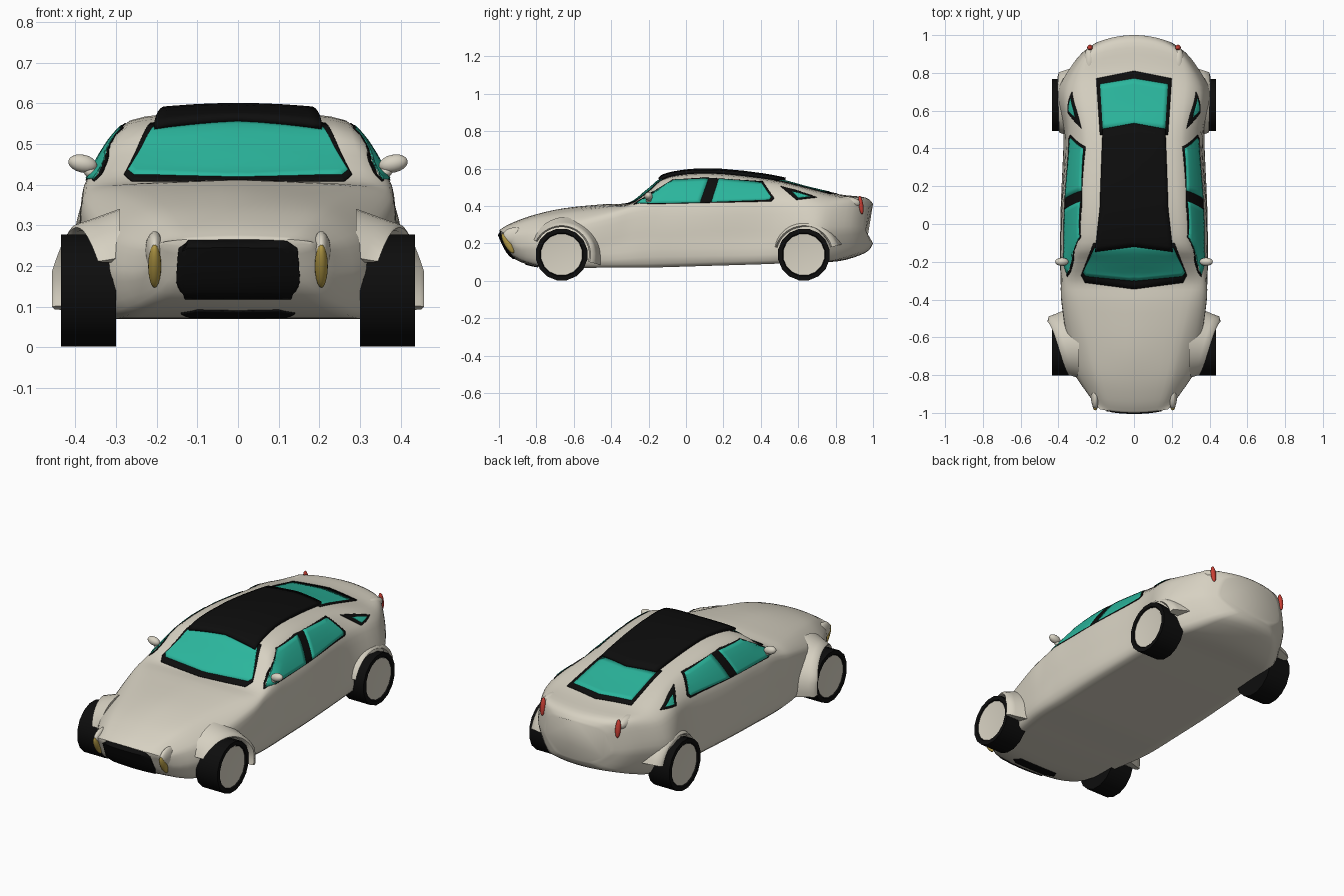
import bpy, bmesh, math
from mathutils import Vector
from mathutils.bvhtree import BVHTree

if "Cube" in bpy.data.objects:
    bpy.data.objects.remove(bpy.data.objects["Cube"])


def material(name, col):
    m = bpy.data.materials.new(name)
    m.diffuse_color = (*col, 1)
    m.use_nodes = True
    m.node_tree.nodes["Principled BSDF"].inputs["Base Color"].default_value = m.diffuse_color
    return m


CREAM = material("cream paint", (.68, .64, .54))
BLACK = material("black trim", (.004, .004, .004))
GLASS = material("teal glass", (.024, .468, .337))
RED = material("red lens", (.6, .05, .035))
AMBER = material("amber lens", (.45, .32, .06))


def finish(bm, name, mat, angle=40):
    me = bpy.data.meshes.new(name)
    bm.to_mesh(me)
    bm.free()
    ob = bpy.data.objects.new(name, me)
    bpy.context.collection.objects.link(ob)
    me.materials.append(mat)
    bpy.ops.object.select_all(action='DESELECT')
    ob.select_set(True)
    bpy.context.view_layer.objects.active = ob
    bpy.ops.object.shade_smooth_by_angle(angle=math.radians(angle))
    return ob


def spline(p, t, k):
    """Cubic through p[1]..p[2] with tangent factor k."""
    a, b, c, d = p
    h = 2 * t**3 - 3 * t**2 + 1
    return [h * b[i] + (1 - h) * c[i] + (t**3 - 2 * t**2 + t) * k * (c[i] - a[i])
            + (t**3 - t**2) * k * (d[i] - b[i]) for i in range(len(b))]


def resample(pts, first, last, n, k):
    e = [first] + pts + [last]
    out = [spline(e[i:i + 4], j / n, k) for i in range(len(pts) - 1) for j in range(n)]
    return out + [pts[-1]]


def skin(bm, rings, closed=True):
    vs = [[bm.verts.new(p) for p in r] for r in rings]
    n = len(vs[0])
    for a, b in zip(vs, vs[1:]):
        for i in range(n if closed else n - 1):
            bm.faces.new((a[i], a[(i + 1) % n], b[(i + 1) % n], b[i]))
    return vs


# Body: stations of y, floor z, floor x, side z/x, shoulder z/x, roof edge z/x, top z
STATIONS = [
    (-1.0, .245, .10, .252, .17, .26, .18, .266, .12, .27),
    (-.94, .135, .18, .18, .235, .25, .23, .295, .16, .305),
    (-.82, .08, .27, .18, .325, .27, .30, .335, .20, .35),
    (-.65, .07, .31, .18, .355, .30, .345, .365, .24, .388),
    (-.42, .07, .35, .20, .38, .35, .38, .395, .29, .411),
    (-.30, .07, .36, .22, .387, .38, .38, .408, .31, .415),
    (-.20, .07, .36, .24, .39, .40, .378, .47, .295, .49),
    (-.10, .073, .36, .24, .39, .405, .373, .54, .275, .558),
    (.13, .08, .36, .24, .383, .41, .368, .558, .263, .583),
    (.45, .09, .35, .24, .365, .42, .345, .528, .25, .55),
    (.65, .10, .34, .25, .40, .42, .362, .49, .265, .50),
    (.82, .105, .30, .26, .392, .40, .35, .452, .27, .462),
    (.96, .15, .20, .27, .30, .40, .27, .44, .22, .445),
    (1.0, .20, .10, .27, .20, .37, .18, .40, .12, .41)]


def body_ring(s):
    y, zb, xb, zm, xm, zs, xs, zr, xr, zt = s
    half = [(0, zb), (xb, zb), (xm, zm), (xs, zs), (xr, zr), (0, zt)]
    half = resample(half, (-xb, zb), (-xr, zr), 5, .33)
    half = [(x, max(z, zb)) for x, z in half]
    ring = half + [(-x, z) for x, z in half[-2:0:-1]]
    bow = .6 * max(0, (-y - .3) / .7) - max(0, (y - .6) / .4)
    return [(x, y + bow * x * x, z) for x, z in ring]


bm = bmesh.new()
rings = skin(bm, [body_ring(s) for s in resample(STATIONS, STATIONS[0], STATIONS[-1], 4, .5)])
bm.faces.new(rings[0])
bm.faces.new(rings[-1])
bmesh.ops.recalc_face_normals(bm, faces=bm.faces)
SHELL = BVHTree.FromBMesh(bm)
finish(bm, "body", CREAM, 60)


def panel(name, pts, axis, mat, thick, sign=1):
    """Fit a flat outline onto the body, seen along an axis, and thicken it."""
    bm = bmesh.new()
    co = [list(p) for p in pts]
    for p in co:
        p.insert(axis, 2 * sign)
    d = Vector((0, 0, 0))
    d[axis] = -sign
    bm.faces.new([bm.verts.new(p) for p in co])
    bmesh.ops.triangulate(bm, faces=bm.faces[:])
    bmesh.ops.subdivide_edges(bm, edges=bm.edges[:], cuts=7, use_grid_fill=True)
    for v in bm.verts:
        hit = SHELL.ray_cast(v.co, d)[0]
        if hit is None:
            q = v.co.copy()
            q[axis] = .25 * sign
            hit = SHELL.find_nearest(q)[0]
        v.co = hit
    bm.normal_update()
    for f in bm.faces:
        if f.normal.dot(d) > 0:
            f.normal_flip()
    ob = finish(bm, name, mat)
    mod = ob.modifiers.new("thickness", 'SOLIDIFY')
    mod.thickness, mod.offset = thick, 1


def sym(pts):
    """Complete a right-hand outline on the left."""
    return pts + [(-x, v) for x, v in reversed(pts) if x > 0]


# Roof, windscreen, rear window
panel("roof_panel", sym([(0, -.115), (.205, -.14), (.18, .08), (.165, .50), (0, .53)]), 2, BLACK, .019)
panel("windscreen_frame", sym([(0, -.345), (.26, -.31), (.28, -.27), (.215, -.10), (0, -.09)]), 2, BLACK, .003)
panel("windscreen", sym([(0, -.30), (.255, -.275), (.27, -.255), (.208, -.125), (0, -.105)]), 2, GLASS, .005)
panel("rear_window_frame", sym([(0, .49), (.18, .47), (.20, .77), (0, .81)]), 2, BLACK, .003)
panel("rear_window", sym([(0, .52), (.165, .50), (.18, .74), (0, .77)]), 2, GLASS, .005)

# Grille and lower intake
panel("grille", sym([(.12, .262), (.145, .245), (.152, .16), (.13, .122)]), 1, BLACK, .006, -1)
panel("lower_intake", sym([(.10, -.86), (.14, -.83), (.12, -.79)]), 2, BLACK, .004, -1)

# Side windows
for s, side in ((1, "right"), (-1, "left")):
    panel(side + "_window_frame", [(-.28, .408), (-.18, .474), (-.07, .54), (.10, .55), (.41, .53),
                                   (.472, .44), (.455, .424)], 0, BLACK, .003, s)
    panel(side + "_front_window", [(-.265, .413), (-.17, .472), (-.07, .536), (.12, .544), (.075, .417)],
          0, GLASS, .005, s)
    panel(side + "_rear_window", [(.135, .42), (.175, .544), (.40, .524), (.455, .445), (.445, .432)],
          0, GLASS, .005, s)
    panel(side + "_quarter_frame", [(.505, .505), (.60, .48), (.70, .445), (.59, .432)], 0, BLACK, .003, s)
    panel(side + "_quarter_window", [(.565, .475), (.60, .468), (.665, .448), (.60, .441)], 0, GLASS, .005, s)


def lathe(name, profile, y, s, mat, n=16):
    """Spin an (x, radius) profile round a wheel axle."""
    bm = bmesh.new()
    rings = []
    for i in range(n + 1):
        a = 2 * math.pi * (i + .5) / n
        rings.append([(s * x, y + r * math.cos(a), .14 + r * math.sin(a)) for x, r in profile])
    skin(bm, rings, False)
    bmesh.ops.remove_doubles(bm, verts=bm.verts, dist=1e-5)
    bmesh.ops.recalc_face_normals(bm, faces=bm.faces)
    finish(bm, name, mat)


def fender(name, yc, s, a0, a1, x0, x1, blend):
    """Arch lip swept round a wheel, widening from x0 to x1."""
    bm = bmesh.new()
    rings, n = [], 20
    for i in range(n + 1):
        t = i / n
        a = math.radians(a0 + (a1 - a0) * t)
        xo = x0 + (x1 - x0) * min(t / .8, 1)
        R = .16 + .025 * t
        sec = [(.29, .147), (xo - .01, .147), (xo, .155), (xo - .006, R - .006), (xo - .035, R + .004),
               (.29, R + .012 + blend * t)]
        rings.append([(s * x, yc - r * math.cos(a), max(.07, .14 + r * math.sin(a))) for x, r in sec])
    vs = skin(bm, rings)
    bm.faces.new(vs[0])
    bm.faces.new(vs[-1])
    bmesh.ops.recalc_face_normals(bm, faces=bm.faces)
    finish(bm, name, CREAM, 60)


def pod(name, loc, scale, mat, tilt=(0, 0, 0)):
    bm = bmesh.new()
    bmesh.ops.create_uvsphere(bm, u_segments=16, v_segments=10, radius=1)
    ob = finish(bm, name, mat)
    ob.location, ob.scale = loc, scale
    ob.rotation_euler = [math.radians(a) for a in tilt]


for s, side in ((1, "right"), (-1, "left")):
    # Wheels and arches
    for end, y in (("front", -.665), ("rear", .63)):
        lathe(f"{side}_{end}_tyre", [(.30, 0), (.30, .14), (.435, .14), (.435, .117), (.42, .11), (.42, 0)],
              y, s, BLACK)
        lathe(f"{side}_{end}_rim", [(.41, .112), (.43, .112), (.427, .09), (.425, 0)], y, s, CREAM)
    fender(side + "_front_fender", -.665, s, 28, 195, .345, .457, .05)
    fender(side + "_rear_fender", .63, s, 15, 165, .395, .405, .02)
    # Lights and mirrors
    pod(side + "_headlight", (s * .205, -.952, .20), (.016, .02, .06), AMBER, (30, 0, 0))
    pod(side + "_headlight_pod", (s * .205, -.905, .235), (.024, .075, .05), CREAM, (-8, 0, 0))
    pod(side + "_tail_light", (s * .233, .935, .405), (.015, .013, .05), RED, (8, 0, 0))
    pod(side + "_tail_fin", (s * .235, .865, .42), (.03, .07, .03), CREAM, (-5, 0, 0))
    pod(side + "_mirror", (s * .382, -.20, .452), (.036, .022, .022), CREAM, (0, s * -12, 0))
    pod(side + "_mirror_stem", (s * .362, -.20, .43), (.025, .015, .014), CREAM, (0, s * -40, 0))
